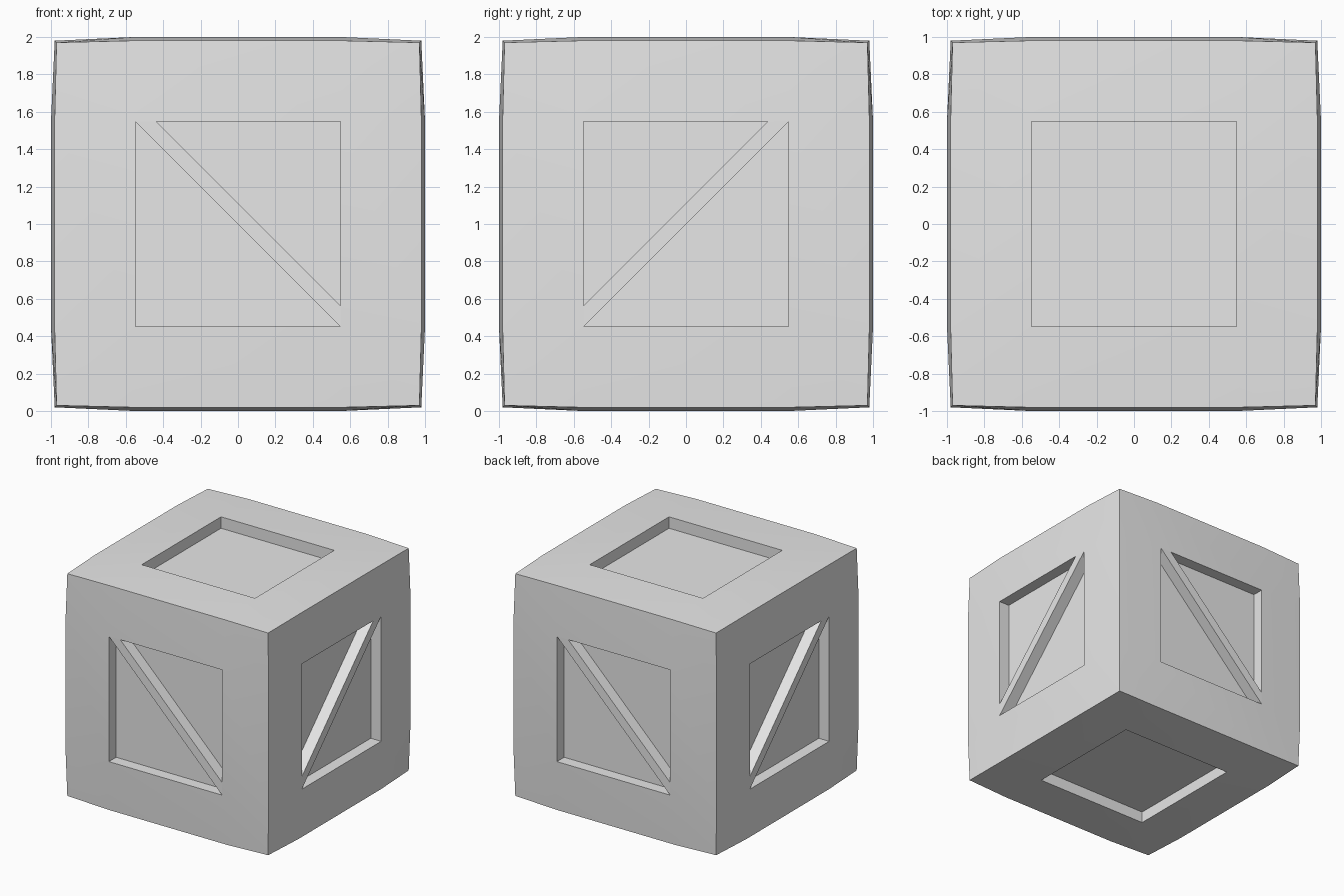
import bpy
import bmesh
import math

cube = bpy.data.objects.get("Cube")
if cube:
    bpy.data.objects.remove(cube, do_unlink=True)

HOLE = 0.547    # half width of each recessed panel
DEPTH = 0.1     # depth of the recess
BAND = 0.11     # width of a brace along the panel edge

grey = bpy.data.materials.new("light_grey")
grey.use_nodes = True
grey.diffuse_color = (0.8, 0.8, 0.8, 1)
grey.node_tree.nodes["Principled BSDF"].inputs["Base Color"].default_value = (0.8, 0.8, 0.8, 1)


def make_object(name, bm):
    mesh = bpy.data.meshes.new(name)
    bm.to_mesh(mesh)
    bm.free()
    mesh.materials.append(grey)
    obj = bpy.data.objects.new(name, mesh)
    bpy.context.collection.objects.link(obj)
    obj.location.z = 1
    return obj


# Crate body: cube with a 3 x 3 grid per side, bulging slightly outward
bm = bmesh.new()
bmesh.ops.create_cube(bm, size=2)
bmesh.ops.subdivide_edges(bm, edges=bm.edges[:], cuts=2, use_grid_fill=True)
for v in bm.verts:
    outer = sum(abs(c) > 0.9 for c in v.co)
    rim = {1: 1.0, 2: 0.98, 3: 0.97}[outer]
    inner = HOLE if outer == 1 else 0.57
    for i in range(3):
        v.co[i] = math.copysign(rim if abs(v.co[i]) > 0.9 else inner, v.co[i])

# Recessed panel in the middle of every side
panels = [f for f in bm.faces if max(abs(c) for c in f.calc_center_median()) > 0.999]
bmesh.ops.inset_individual(bm, faces=panels, thickness=0, depth=-DEPTH)
body = make_object("crate_body", bm)
body.data.shade_smooth()
body.data.set_sharp_from_angle(angle=math.radians(30))


# Diagonal brace, flush with the frame, on each of the four walls
def brace(name, turn, flip):
    bm = bmesh.new()
    outline = [(-HOLE, HOLE), (BAND - HOLE, HOLE), (HOLE, BAND - HOLE), (HOLE, -HOLE)]
    face = bm.faces.new([bm.verts.new((x * flip, -1, z)) for x, z in outline])
    ext = bmesh.ops.extrude_face_region(bm, geom=[face], use_keep_orig=True)
    back = [g for g in ext["geom"] if isinstance(g, bmesh.types.BMVert)]
    bmesh.ops.translate(bm, verts=back, vec=(0, DEPTH + 0.01, 0))
    bmesh.ops.recalc_face_normals(bm, faces=bm.faces[:])
    obj = make_object(name, bm)
    obj.rotation_euler.z = turn * math.pi / 2


for turn, side in enumerate(("front", "left", "back", "right")):
    brace(side + "_brace", turn, -1 if turn % 2 else 1)
